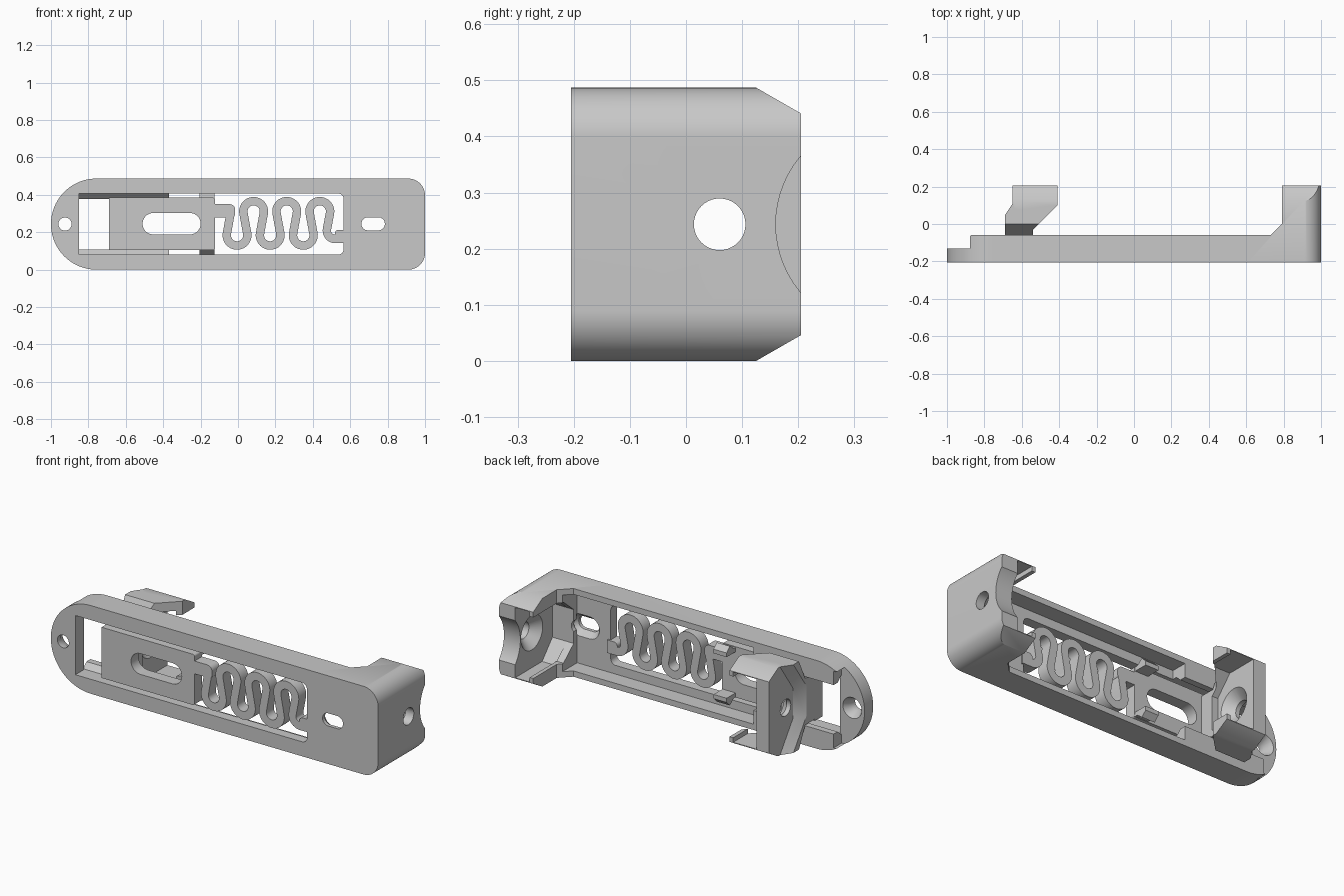
import bpy, bmesh, math
from math import sin, cos, pi, radians

cube = bpy.data.objects.get("Cube")
if cube:
    bpy.data.objects.remove(cube, do_unlink=True)

grey = bpy.data.materials.new("light_grey_plastic")
grey.use_nodes = True
GREY = (0.58, 0.58, 0.58, 1)
grey.diffuse_color = GREY
grey.node_tree.nodes["Principled BSDF"].inputs["Base Color"].default_value = GREY

MID = 0.2435      # middle height
TOP = 2 * MID
FRONT = -0.205
BACK = 0.205
WALL = 0.032      # thickness of the long side walls


def place(axis, p, t):
    u, v = p
    return {"x": (t, u, v), "y": (u, t, v), "z": (u, v, t)}[axis]


def loft(name, axis, start, a, end, b):
    """Solid between two matching outlines at a and b along an axis."""
    bm = bmesh.new()
    low = [bm.verts.new(place(axis, p, a)) for p in start]
    high = [bm.verts.new(place(axis, p, b)) for p in end]
    n = len(low)
    bm.faces.new(low)
    bm.faces.new(high)
    for i in range(n):
        j = (i + 1) % n
        bm.faces.new((low[i], low[j], high[j], high[i]))
    bmesh.ops.recalc_face_normals(bm, faces=bm.faces)
    mesh = bpy.data.meshes.new(name)
    bm.to_mesh(mesh)
    bm.free()
    mesh.materials.append(grey)
    ob = bpy.data.objects.new(name, mesh)
    bpy.context.collection.objects.link(ob)
    return ob


def prism(name, axis, pts, a, b):
    return loft(name, axis, pts, a, pts, b)


def box(name, x, y, z):
    return prism(name, "z", [(x[0], y[0]), (x[1], y[0]), (x[1], y[1]), (x[0], y[1])], *z)


def rounded(x, z, radii, steps=12):
    """Rectangle with corner radii in order: low-left, low-right, top-right, top-left."""
    corners = [(x[0], z[0], 1, 1), (x[1], z[0], -1, 1), (x[1], z[1], -1, -1), (x[0], z[1], 1, -1)]
    pts = []
    for k, ((cx, cz, sx, sz), r) in enumerate(zip(corners, radii)):
        for i in range(steps + 1 if r else 1):
            t = pi + (k + i / steps) * pi / 2
            pts.append((cx + sx * r + r * cos(t), cz + sz * r + r * sin(t)) if r else (cx, cz))
    return pts


def circle(u, v, r, n=40):
    return [(u + r * cos(2 * pi * i / n), v + r * sin(2 * pi * i / n)) for i in range(n)]


def boolean(ob, op, *tools):
    bpy.context.view_layer.objects.active = ob
    for tool in tools:
        mod = ob.modifiers.new("cut", "BOOLEAN")
        mod.operation, mod.object, mod.solver = op, tool, "EXACT"
        bpy.ops.object.modifier_apply(modifier=mod.name)
        bpy.data.objects.remove(tool, do_unlink=True)


def mirror_z(pts):
    """Complete a symmetric (y, z) half outline about the middle height."""
    return pts + [(y, TOP - z) for y, z in reversed(pts)]


# Main housing: front outline cut to the side profile and chamfered end
r = MID - 0.0005
housing = prism("housing", "y", rounded((-1, 1), (0, TOP), (r, 0.09, 0.09, r), 24), FRONT, BACK)
side = [(-1.1, -0.3), (1.1, -0.3), (1.1, 0.3), (0.79, 0.3), (0.79, 0.0), (0.73, -0.06),
        (-0.87, -0.06), (-0.945, -0.13), (-1.1, -0.13)]
boolean(housing, "INTERSECT", prism("side_shape", "z", side, -0.1, 0.6),
        prism("end_shape", "x", mirror_z([(-0.3, 0), (0.125, 0), (BACK, 0.046)]), -1.1, 1.1))

# Tray behind the front plate, open at the screw end, front opening and finger scoop
boolean(housing, "DIFFERENCE",
        box("tray", (-0.85, 0.77), (-0.15, 0.1), (WALL, TOP - WALL)),
        box("end_notch", (-1.1, -0.84), (-0.13, 0.1), (WALL, TOP - WALL)),
        prism("opening", "y", rounded((-0.85, 0.565), (0.08, TOP - 0.08), (0, 0.03, 0.03, 0)), -0.3, -0.1),
        prism("scoop", "x", circle(0.348, MID, 0.188, 64), 0.7, 1.1))


# Contact pocket, with inward lips at its mouth
def pocket(wall, lip, mouth, floor):
    def hexagon(edge):
        return mirror_z([(floor, 0.15), (floor + 0.09, edge), (0.3, edge)])
    overlap = 0.01 if wall > lip else -0.01
    return (prism("pocket", "x", hexagon(0.05), wall, lip),
            prism("pocket_mouth", "x", hexagon(0.075), lip + overlap, mouth))


boolean(housing, "DIFFERENCE", *pocket(0.9, 0.812, 0.7, -0.12))

# Screw holes and wire hole
boolean(housing, "DIFFERENCE",
        prism("screw_hole", "y", circle(-0.925, MID, 0.035), -0.3, 0),
        loft("countersink", "y", circle(-0.925, MID, 0.035), -0.175, circle(-0.925, MID, 0.06), -0.125),
        prism("slot", "y", rounded((0.66, 0.785), (0.21, 0.28), [0.0349] * 4), -0.3, -0.1),
        loft("slot_sink", "y", rounded((0.66, 0.785), (0.21, 0.28), [0.0349] * 4), -0.185,
             rounded((0.63, 0.815), (0.18, 0.31), [0.0649] * 4), -0.145),
        prism("wire_hole", "x", circle(0.06, MID, 0.046), 0.8, 1.1),
        loft("wire_sink", "x", circle(0.06, MID, 0.1), 0.895, circle(0.06, MID, 0.046), 0.95))

# Guide rails on both long walls
for name, flip in (("lower_rail", False), ("upper_rail", True)):
    pts = [(-0.15, 0.025), (-0.15, 0.08), (-0.125, 0.08), (-0.095, 0.108), (-0.06, 0.108), (-0.06, 0.025)]
    prism(name, "x", [(y, TOP - z if flip else z) for y, z in pts], -0.86, -0.37)

# Sliding plate with its long slot
plate = prism("slider_plate", "y", rounded((-0.69, -0.122), (0.105, 0.385), (0, 0.012, 0.012, 0)), FRONT, -0.14)
boolean(plate, "DIFFERENCE",
        prism("slider_slot", "y", rounded((-0.51, -0.2), (0.188, 0.303), [0.0574] * 4), -0.3, 0))

# Snap hooks at the slider's spring end
for name, flip in (("lower_hook", False), ("upper_hook", True)):
    pts = [(-0.145, 0.107), (-0.125, 0.107), (-0.09, 0.08), (-0.062, 0.107), (-0.062, 0.13), (-0.145, 0.13)]
    prism(name, "x", [(y, TOP - z if flip else z) for y, z in pts], -0.205, -0.125)

# Moving contact head: narrow neck, flared sides, chamfered back
head_side = [(-0.69, -0.16), (-0.54, -0.16), (-0.54, -0.03), (-0.41, 0.10), (-0.41, BACK), (-0.69, BACK)]
head = prism("contact_head", "z", head_side, 0, TOP)
neck = mirror_z([(-0.3, 0.115), (-0.055, 0.115), (0.0, 0.0), (0.125, 0), (BACK, 0.046)])
boolean(head, "INTERSECT", prism("neck_shape", "x", neck, -1, 0))


# Pointed recess with a sloped rim on the head's outer face
def recess(drop):
    return mirror_z([(-0.005 - drop, 0.16), (0.115 - drop, -0.01), (0.3, -0.01)])


boolean(head, "DIFFERENCE",
        loft("outer_recess", "x", recess(0.075), -0.70, recess(0), -0.65),
        *pocket(-0.575, -0.432, -0.3, -0.06),
        prism("head_hole", "x", circle(0.06, MID, 0.046), -0.8, -0.5),
        loft("head_sink", "x", circle(0.06, MID, 0.046), -0.625, circle(0.06, MID, 0.1), -0.57))

# Meander spring: alternating loops joined by straight tangents
R, LOW, HIGH = 0.055, 0.184, 0.311
LEAN = radians(11)
path = [(-0.13, 0.315), (-0.06, 0.315), (-0.045, 0.306), (-0.042, 0.29)]
for k in range(6):
    cx = -0.005 + 0.0885 * k
    for i in range(25):
        t = i / 24 * (pi + 2 * LEAN)
        a = pi - LEAN + t if k % 2 == 0 else pi + LEAN - t
        path.append((cx + R * cos(a), (LOW if k % 2 == 0 else HIGH) + R * sin(a)))
for i in range(9):
    a = pi - LEAN + i / 8 * (pi / 2 + LEAN)
    path.append((0.52 + 0.045 * cos(a), 0.209 + 0.045 * sin(a)))
path.append((0.58, 0.164))


def ribbon(pts, half):
    left, right = [], []
    for i, (x, z) in enumerate(pts):
        a, b = pts[max(i - 1, 0)], pts[min(i + 1, len(pts) - 1)]
        dx, dz = b[0] - a[0], b[1] - a[1]
        d = math.hypot(dx, dz)
        left.append((x - dz / d * half, z + dx / d * half))
        right.append((x + dz / d * half, z - dx / d * half))
    return left + right[::-1]


prism("spring", "y", ribbon(path, 0.0225), FRONT, -0.14)
prism("spring_tab", "y", rounded((-0.13, -0.015), (0.28, 0.35), (0, 0.02, 0.03, 0)), FRONT, -0.14)
prism("spring_anchor", "y", rounded((0.518, 0.58), (0.142, 0.213), (0, 0, 0, 0.02)), FRONT, -0.14)

# Smooth the curved walls and keep crisp edges
for ob in bpy.context.scene.objects:
    if ob.type == "MESH":
        bpy.ops.object.select_all(action="DESELECT")
        ob.select_set(True)
        bpy.context.view_layer.objects.active = ob
        bpy.ops.object.shade_smooth_by_angle(angle=radians(30))
